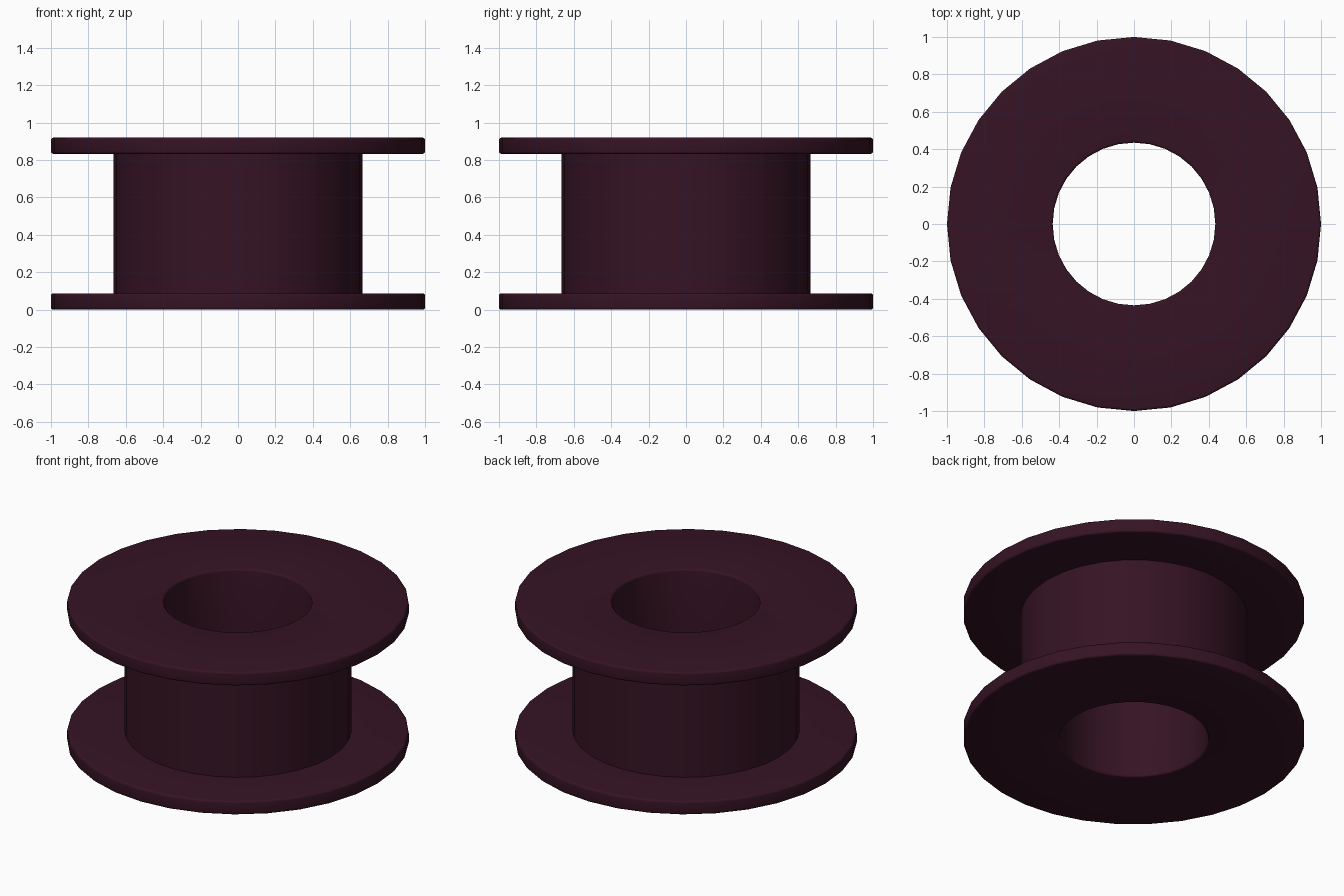
import bpy
import bmesh
from math import pi
from mathutils import Matrix, Vector

cube = bpy.data.objects.get("Cube")
if cube:
    bpy.data.objects.remove(cube, do_unlink=True)

SIDES = 32
HEIGHT = 0.92
FLANGE = 0.087
RIM_R, HUB_R, BORE_R = 1.0, 0.665, 0.435
ROUND = 0.014


def rounded(points, radii, steps=3):
    """Replace each corner of a closed (radius, height) loop with a small arc."""
    result = []
    for i, (p, r) in enumerate(zip(points, radii)):
        corner = Vector(p)
        if not r:
            result.append(corner)
            continue
        start = corner + (Vector(points[i - 1]) - corner).normalized() * r
        end = corner + (Vector(points[(i + 1) % len(points)]) - corner).normalized() * r
        for s in range(steps + 1):
            t = s / steps
            result.append(start * (1 - t) ** 2 + corner * 2 * t * (1 - t) + end * t ** 2)
    return result


def lathe(name, profile, material):
    """Spin a closed profile about the z axis."""
    bm = bmesh.new()
    rings = []
    for i in range(SIDES):
        turn = Matrix.Rotation(2 * pi * i / SIDES, 3, "Z")
        rings.append([bm.verts.new(turn @ Vector((p.x, 0, p.y))) for p in profile])
    for i, ring in enumerate(rings):
        for j, vert in enumerate(ring):
            bm.faces.new((ring[j - 1], vert, rings[i - 1][j], rings[i - 1][j - 1]))
    bmesh.ops.recalc_face_normals(bm, faces=bm.faces)
    mesh = bpy.data.meshes.new(name)
    bm.to_mesh(mesh)
    bm.free()
    mesh.materials.append(material)
    obj = bpy.data.objects.new(name, mesh)
    bpy.context.collection.objects.link(obj)
    return obj


# Dark plum material
plum = bpy.data.materials.new("dark_plum")
plum.use_nodes = True
colour = (0.036, 0.0065, 0.017, 1)
plum.diffuse_color = colour
plum.node_tree.nodes["Principled BSDF"].inputs["Base Color"].default_value = colour

# Spool: two rounded flanges, a straight hub and an open bore
outline = [
    (BORE_R, 0), (RIM_R, 0), (RIM_R, FLANGE), (HUB_R, FLANGE),
    (HUB_R, HEIGHT - FLANGE), (RIM_R, HEIGHT - FLANGE), (RIM_R, HEIGHT), (BORE_R, HEIGHT),
]
corner_radii = [ROUND if r != HUB_R else 0 for r, z in outline]
spool = lathe("spool", rounded(outline, corner_radii), plum)

bpy.ops.object.select_all(action="DESELECT")
spool.select_set(True)
bpy.context.view_layer.objects.active = spool
bpy.ops.object.shade_smooth_by_angle(angle=pi / 5)
